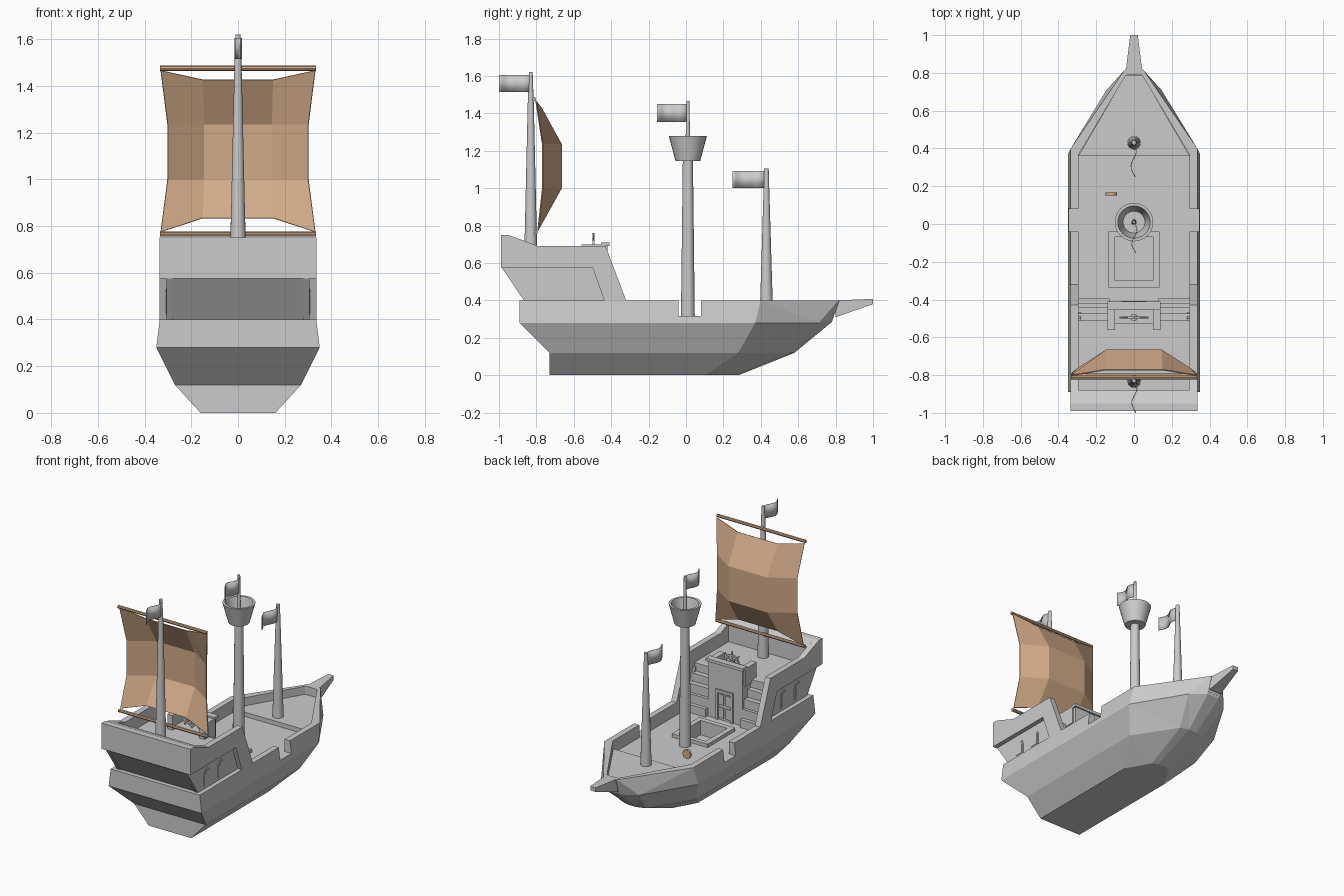
import bpy, bmesh, math
from mathutils import Vector, Matrix

cube = bpy.data.objects.get("Cube")
if cube:
    bpy.data.objects.remove(cube, do_unlink=True)


def material(name, rgb):
    m = bpy.data.materials.new(name)
    m.use_nodes = True
    m.diffuse_color = (*rgb, 1)
    m.node_tree.nodes["Principled BSDF"].inputs["Base Color"].default_value = (*rgb, 1)
    return m


GREY = material("pale grey", (0.6, 0.6, 0.6))
TAN = material("tan cloth and wood", (0.65, 0.41, 0.25))


def finish(name, bm, mat=GREY, smooth=False):
    bmesh.ops.recalc_face_normals(bm, faces=bm.faces[:])
    me = bpy.data.meshes.new(name)
    bm.to_mesh(me)
    bm.free()
    me.materials.append(mat)
    ob = bpy.data.objects.new(name, me)
    bpy.context.collection.objects.link(ob)
    if smooth:
        bpy.ops.object.select_all(action="DESELECT")
        ob.select_set(True)
        bpy.context.view_layer.objects.active = ob
        bpy.ops.object.shade_smooth_by_angle(angle=math.radians(35))
    return ob


def box(name, x, y, z, mat=GREY):
    bm = bmesh.new()
    bmesh.ops.create_cube(bm, size=1)
    for v in bm.verts:
        v.co = [(a + b) / 2 + c * (b - a) for (a, b), c in zip((x, y, z), v.co)]
    return finish(name, bm, mat)


def prism(name, pts, axis, lo, hi, mat=GREY):
    """Extrude a 2D outline along x (outline in y,z) or z (outline in x,y)."""
    bm = bmesh.new()
    place = (lambda p, h: (h, *p)) if axis == "x" else (lambda p, h: (*p, h))
    a = [bm.verts.new(place(p, lo)) for p in pts]
    b = [bm.verts.new(place(p, hi)) for p in pts]
    bm.faces.new(a)
    bm.faces.new(b)
    bridge(bm, a, b)
    return finish(name, bm, mat)


def bridge(bm, a, b):
    for i in range(len(a)):
        j = (i + 1) % len(a)
        bm.faces.new((a[i], a[j], b[j], b[i]))


def lathe(name, centre, profile, mat=GREY, steps=24):
    """Spin (radius, z) points into a round solid."""
    bm = bmesh.new()
    rings = [[bm.verts.new((centre[0] + r * math.cos(t), centre[1] + r * math.sin(t), z))
              for t in (math.tau * k / steps for k in range(steps))] for r, z in profile]
    for a, b in zip(rings, rings[1:]):
        bridge(bm, a, b)
    bm.faces.new(rings[0])
    bm.faces.new(rings[-1])
    return finish(name, bm, mat, True)


def rod(name, p, q, r, mat=GREY, steps=12):
    p, q = Vector(p), Vector(q)
    bm = bmesh.new()
    turn = (q - p).to_track_quat("Z", "Y").to_matrix().to_4x4()
    bmesh.ops.create_cone(bm, cap_ends=True, segments=steps, radius1=r, radius2=r,
                          depth=(q - p).length, matrix=Matrix.Translation((p + q) / 2) @ turn)
    return finish(name, bm, mat, True)


def cut(target, x, y, z):
    cutter = box("cutter", x, y, z)
    cutter.hide_render = True
    cutter.hide_viewport = True
    mod = target.modifiers.new("cut", "BOOLEAN")
    mod.operation = "DIFFERENCE"
    mod.solver = "EXACT"
    mod.object = cutter


# Hull: half rings of (x, y, z) from stern to stem, mirrored; last two form the bulwark inside
DECK = 0.315
RINGS = [
    [(.16, -.73, 0), (.16, .10, 0), (.07, .26, 0), (.03, .28, 0)],
    [(.27, -.73, .12), (.27, .28, .12), (.09, .56, .12), (.03, .58, .12)],
    [(.35, -.89, .28), (.35, .37, .28), (.145, .71, .28), (.045, .78, .285)],
    [(.335, -.89, .4), (.335, .4, .4), (.05, .815, .4), (.045, .82, .4)],
    [(.295, -.85, .4), (.295, .365, .4), (.045, .785, .4), (.035, .79, .4)],
    [(.295, -.85, DECK), (.295, .365, DECK), (.045, .785, DECK), (.035, .79, DECK)],
]
bm = bmesh.new()
loops = [[bm.verts.new(p) for p in ring] +
         [bm.verts.new((-x, y, z)) for x, y, z in reversed(ring)] for ring in RINGS]
for a, b in zip(loops, loops[1:]):
    bridge(bm, a, b)
bm.faces.new(loops[0])
bm.faces.new(loops[-1])
bmesh.ops.triangulate(bm, faces=[f for f in bm.faces if len(f.verts) == 4])
hull = finish("hull", bm)
cut(hull, (-.5, .5), (-.04, .08), (DECK + .001, .6))
cut(hull, (-.1, .1), (-.3, -.07), (.24, .5))

# Bowsprit
bm = bmesh.new()
a = [bm.verts.new((x, .8, z)) for x, z in ((-.045, .31), (.045, .31), (.045, .4), (-.045, .4))]
b = [bm.verts.new((x, 1, z)) for x, z in ((-.02, .38), (.02, .38), (.02, .408), (-.02, .408))]
bm.faces.new(a)
bm.faces.new(b)
bridge(bm, a, b)
finish("bowsprit", bm)

# Raised bow deck and hatch coaming
prism("bow_deck", [(-.295, .36), (.295, .36), (.045, .786), (-.045, .786)], "z", .3, .345)
for s in (-1, 1):
    box("hatch_side", sorted((s * .1, s * .135)), (-.335, -.04), (.31, .338))
box("hatch_front", (-.1, .1), (-.07, -.04), (.31, .338))
box("hatch_back", (-.1, .1), (-.335, -.3), (.31, .338))

# Stern cabin with poop deck and transom
prism("cabin", [(-.86, .31), (-.86, .4), (-.985, .575), (-.985, .6), (-.51, .6), (-.51, .31)],
      "x", -.3, .3)
prism("transom", [(-.99, .575), (-.99, .75), (-.95, .75), (-.88, .724), (-.88, .575)],
      "x", -.3, .3)


def arch(y, w, z0, z1):
    r = w / 2
    return [(y - r, z0), (y + r, z0)] + [
        (y + r * math.cos(t), z1 - r + r * math.sin(t))
        for t in (math.pi * k / 8 for k in range(9))]


for s, side in ((1, "left"), (-1, "right")):
    def span(p, q):
        return sorted((s * p, s * q))
    prism(side + "_cabin_rail", [(-.99, .575), (-.99, .75), (-.95, .75), (-.79, .69), (-.43, .69),
                                 (-.32, .4), (-.32, .38), (-.43, .38), (-.5, .575)],
          "x", *span(.295, .335))
    prism(side + "_cabin_panel", [(-.86, .39), (-.985, .575), (-.5, .575), (-.43, .39)],
          "x", *span(.28, .305))
    for y in (-.765, -.615):
        prism(side + "_window_frame", arch(y, .075, .42, .535), "x", *span(.304, .309))
        prism(side + "_window_pane", arch(y, .055, .43, .525), "x", *span(.304, .312))
    # Stairs up to the poop deck
    for front, top in ((-.395, .37), (-.42, .43), (-.44, .49), (-.475, .545)):
        box(side + "_stair", span(.13, .297), (-.515, front), (top - .06, top))
        box(side + "_stair_riser", span(.13, .297), (-.515, front - .015), (.31, top - .02))
    box(side + "_helm_rail", span(.1, .14), (-.56, -.44), (.58, .7))

# Helm platform with front parapet and double door
box("helm_platform", (-.13, .13), (-.53, -.42), (.31, .62))
box("helm_parapet", (-.13, .13), (-.45, -.42), (.6, .7))
box("helm_parapet_cap", (-.14, .14), (-.455, -.41), (.69, .71))
box("door_lintel", (-.065, .065), (-.425, -.408), (.5, .52))
for s in (-1, 1):
    box("door_post", sorted((s * .05, s * .065)), (-.425, -.408), (.31, .5))
    for z in (.33, .42):
        box("door_panel", sorted((s * .007, s * .044)), (-.425, -.413), (z, z + .07))

# Steering wheel
hub = Vector((0, -.495, .685))
bm = bmesh.new()
rings = []
for k in range(20):
    t = math.tau * k / 20
    rings.append([bm.verts.new(hub + Vector((r * math.cos(t), d, r * math.sin(t))))
                  for r, d in ((.042, -.006), (.054, -.006), (.054, .006), (.042, .006))])
for k in range(20):
    bridge(bm, rings[k - 1], rings[k])
finish("wheel_rim", bm)
for k in range(8):
    t = math.tau * k / 8
    rod("wheel_spoke", hub, hub + Vector((math.cos(t), 0, math.sin(t))) * .076, .005, steps=6)
rod("wheel_hub", hub - Vector((0, .015, 0)), hub + Vector((0, .015, 0)), .014)

# Masts and lookout basket
lathe("aft_mast", (0, -.83), [(.036, .59), (.016, 1.46), (.01, 1.62)])
lathe("main_mast", (0, .01), [(.037, .31), (.027, 1.16)])
lathe("main_topmast", (0, .01), [(.014, 1.15), (.008, 1.465)])
lathe("fore_mast", (0, .43), [(.035, .34), (.012, 1.105)])
lathe("lookout_basket", (0, .01), [(.066, 1.145), (.102, 1.28), (.086, 1.28), (.058, 1.165)])


# Rippled flags
def flag(name, y0, y1, z0, z1):
    bm = bmesh.new()
    n = 12
    cols = []
    for k in range(n + 1):
        f = k / n
        x = .014 * math.sin(f * math.tau * 1.1)
        cols.append([bm.verts.new((x, y1 + (y0 - y1) * f, z)) for z in (z0, z1)])
    for a, b in zip(cols, cols[1:]):
        bm.faces.new((a[0], b[0], b[1], a[1]))
    ob = finish(name, bm, GREY, True)
    ob.modifiers.new("cloth", "SOLIDIFY").thickness = .004


flag("aft_flag", -1, -.83, 1.515, 1.605)
flag("main_flag", -.155, .005, 1.355, 1.45)
flag("fore_flag", .25, .425, 1.0, 1.092)

# Billowing sail: rows of (edge x, y, z) and (inner x, y, z), mirrored
ROWS = [
    [(.33, -.805, 1.465), (.15, -.775, 1.425)],
    [(.3, -.77, 1.235), (.145, -.67, 1.235)],
    [(.3, -.77, 1.0), (.145, -.67, 1.0)],
    [(.33, -.795, .775), (.15, -.775, .835)],
]
bm = bmesh.new()
grid = [[bm.verts.new((-x, y, z)) for x, y, z in row] +
        [bm.verts.new(p) for p in reversed(row)] for row in ROWS]
for a, b in zip(grid, grid[1:]):
    for k in range(3):
        bm.faces.new((a[k], a[k + 1], b[k + 1], b[k]))
sail = finish("sail", bm, TAN)
sail.modifiers.new("cloth", "SOLIDIFY").thickness = .006
for name, y, z in (("upper_yard", -.812, 1.475), ("lower_yard", -.803, .765)):
    rod(name, (-.333, y, z), (.333, y, z), .011, TAN, 8)

# Small round wooden lid standing on the deck
rod("deck_disc", (-.12, .152, .345), (-.12, .166, .345), .03, TAN, 16)
